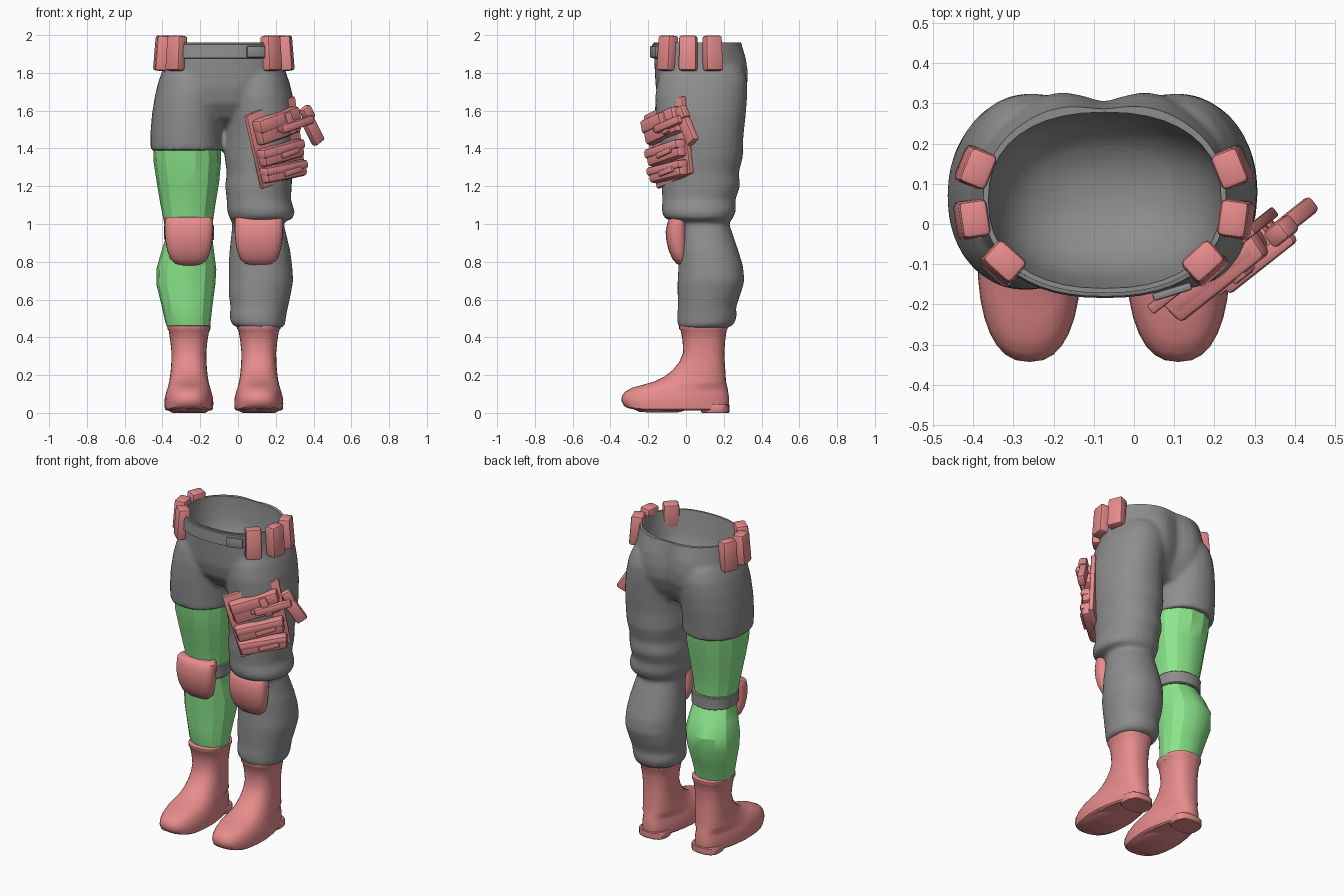
import bpy, bmesh, math
from mathutils import Matrix, Vector

if "Cube" in bpy.data.objects:
    bpy.data.objects.remove(bpy.data.objects["Cube"])


def mat(name, r, g, b):
    m = bpy.data.materials.new(name)
    m.diffuse_color = (r, g, b, 1)
    m.use_nodes = True
    m.node_tree.nodes["Principled BSDF"].inputs["Base Color"].default_value = m.diffuse_color
    return m


GREY = mat("grey cloth", 0.27, 0.27, 0.27)
RED = mat("soft red", 0.80, 0.26, 0.26)
GREEN = mat("soft green", 0.26, 0.80, 0.26)
MID = -0.075          # symmetry plane of the two legs


def smooth(ob, angle):
    bpy.ops.object.select_all(action='DESELECT')
    ob.select_set(True)
    bpy.context.view_layer.objects.active = ob
    bpy.ops.object.shade_smooth_by_angle(angle=math.radians(angle))


def finish(name, bm, material, angle=35):
    bmesh.ops.recalc_face_normals(bm, faces=bm.faces)
    me = bpy.data.meshes.new(name)
    bm.to_mesh(me)
    bm.free()
    ob = bpy.data.objects.new(name, me)
    bpy.context.collection.objects.link(ob)
    me.materials.append(material)
    smooth(ob, angle)
    return ob


def oval(x0, x1, y0, y1, z, a, power):
    """Point at angle a on a superellipse filling the given bounds."""
    c, s = math.cos(a), math.sin(a)
    c = math.copysign(abs(c) ** (2 / power), c)
    s = math.copysign(abs(s) ** (2 / power), s)
    return Vector(((x0 + x1) / 2 + c * (x1 - x0) / 2, (y0 + y1) / 2 + s * (y1 - y0) / 2, z))


def skin(bm, rows):
    n = len(rows[0])
    for a, b in zip(rows, rows[1:]):
        for i in range(n):
            j = (i + 1) % n
            bm.faces.new((a[i], a[j], b[j], b[i]))
    bm.faces.new(rows[0])
    bm.faces.new(rows[-1])


def loft(name, rings, material, n=24, power=2.0, angle=35, shape=None):
    """Skin through horizontal rings given as x0, x1, y0, y1, z."""
    bm = bmesh.new()
    rows = []
    for r in rings:
        pts = [oval(*r, 2 * math.pi * i / n, power) for i in range(n)]
        if shape:
            pts = [shape(p, (r[0] + r[1]) / 2) for p in pts]
        rows.append([bm.verts.new(p) for p in pts])
    skin(bm, rows)
    return finish(name, bm, material, angle)


def box(name, size, matrix, material, bevel=0.01, taper=1.0):
    bm = bmesh.new()
    bmesh.ops.create_cube(bm, size=1)
    for v in bm.verts:
        k = taper if v.co.z > 0 else 1
        v.co = Vector((v.co.x * size[0] * k, v.co.y * size[1] * k, v.co.z * size[2]))
    bmesh.ops.bevel(bm, geom=bm.edges[:], offset=bevel, segments=2, affect='EDGES', profile=0.5)
    bm.transform(matrix)
    return finish(name, bm, material)


def apply(ob, kind, **settings):
    md = ob.modifiers.new(kind.lower(), kind)
    for k, v in settings.items():
        setattr(md, k, v)
    bpy.context.view_layer.objects.active = ob
    bpy.ops.object.modifier_apply(modifier=md.name)


def combine(target, other, operation):
    apply(target, 'BOOLEAN', object=other, operation=operation, solver='EXACT')
    bpy.data.objects.remove(other)


def seat_shape(co, cx):
    """Two lobes at the back with a dip between them."""
    if co.y > .1:
        d = abs(co.x - MID)
        k = 1 if co.z < 1.9 else .4
        co.y += k * (.018 * math.exp(-((d - .13) / .08) ** 2) - .018 * math.exp(-(d / .05) ** 2))
    return co


# Trousers: hips, one short leg and one long leg, blended, then hollowed at the waist
trousers = loft("trousers", [
    (-.12, -.03, .02, .12, 1.51), (-.22, .07, -.08, .24, 1.56), (-.34, .19, -.14, .285, 1.64),
    (-.405, .255, -.16, .315, 1.72), (-.405, .255, -.165, .32, 1.80),
    (-.39, .24, -.168, .312, 1.87), (-.375, .23, -.172, .292, 1.96),
    (-.37, .225, -.172, .288, 2.0)], GREY, 48, 2.3, shape=seat_shape)
short_leg = loft("short_leg", [
    (-.464, -.082, -.153, .289, 1.39), (-.464, -.085, -.16, .30, 1.48), (-.456, -.085, -.165, .315, 1.58),
    (-.44, -.08, -.163, .325, 1.68), (-.42, -.085, -.15, .325, 1.76),
    (-.39, -.11, -.12, .30, 1.83), (-.36, -.15, -.06, .24, 1.86)], GREY, 28, 2.15)
long_leg = loft("long_leg", [
    (.0, .235, -.035, .225, .45), (-.035, .25, -.045, .255, .47), (-.045, .255, -.048, .27, .51),
    (-.04, .265, -.043, .265, .56), (-.05, .28, -.045, .29, .63), (-.05, .293, -.045, .31, .70),
    (-.05, .287, -.04, .302, .78), (-.045, .277, -.04, .277, .86), (-.035, .255, -.04, .247, .95),
    (-.03, .24, -.05, .225, 1.01), (-.045, .295, -.115, .25, 1.03), (-.058, .30, -.13, .265, 1.07),
    (-.06, .28, -.125, .262, 1.13), (-.068, .285, -.13, .287, 1.20), (-.06, .288, -.13, .28, 1.27),
    (-.072, .30, -.135, .302, 1.36), (-.066, .308, -.145, .304, 1.46), (-.065, .305, -.16, .317, 1.58),
    (-.07, .29, -.163, .325, 1.68), (-.065, .27, -.15, .325, 1.76),
    (-.04, .24, -.12, .30, 1.83), (.0, .21, -.06, .24, 1.86)], GREY, 28, 2.15)
waist_hollow = loft("waist_hollow", [
    (-.15, .0, .02, .12, 1.62), (-.24, .09, -.05, .19, 1.65), (-.31, .16, -.11, .245, 1.71),
    (-.35, .20, -.14, .275, 1.82), (-.362, .217, -.16, .278, 1.96),
    (-1, 1, -1, 1, 1.9601), (-1, 1, -1, 1, 2.1)], GREY, 40, 2.3)
combine(trousers, short_leg, 'UNION')
combine(trousers, long_leg, 'UNION')
apply(trousers, 'REMESH', mode='VOXEL', voxel_size=.013)
apply(trousers, 'SMOOTH', factor=.5, iterations=7)
combine(trousers, waist_hollow, 'DIFFERENCE')
smooth(trousers, 50)

# Belt: a thin curved band across the front with a loose end
bm = bmesh.new()
rows = []
for i in range(15):
    a = math.radians(222 + 96 * i / 14)
    rows.append([bm.verts.new(oval(-.375 - d, .23 + d, -.172 - d, .30, z, a, 2.3))
                 for d, z in ((-.01, 1.875), (.012, 1.88), (.008, 1.95), (-.01, 1.955))])
skin(bm, rows)
finish("belt_front", bm, GREY)
box("belt_end", (.10, .02, .06),
    Matrix.Translation((.095, -.168, 1.912)) @ Matrix.Rotation(.3, 4, 'Z'), GREY, .006)

# Bare leg: thigh, knee, calf
loft("bare_leg", [
    (-.365, -.15, .0, .19, .43), (-.385, -.145, -.015, .20, .48), (-.405, -.135, -.02, .23, .57),
    (-.432, -.12, -.025, .27, .68), (-.432, -.115, -.03, .275, .76), (-.41, -.125, -.035, .24, .84),
    (-.385, -.135, -.04, .195, .92), (-.39, -.135, -.05, .195, 1.0), (-.41, -.12, -.07, .21, 1.10),
    (-.43, -.10, -.10, .23, 1.22), (-.447, -.09, -.125, .255, 1.33), (-.45, -.09, -.135, .265, 1.43)],
    GREEN, 14, 2.1, 25)

# Strap round the bare knee
loft("knee_strap", [(-.385, -.132, -.05, .203, .915), (-.391, -.127, -.055, .21, .92),
                    (-.393, -.127, -.055, .21, .99), (-.388, -.132, -.05, .205, .995)], GREY, 24, 2.2)


# Boots: narrower at the heel, sole lifting at the toe
def foot_shape(co, cx):
    if co.z < .15:
        t = min(max((co.y + .06) / .2, 0), 1)
        co.x = cx + (co.x - cx) * (1 - .17 * t)
        if co.y < -.2:
            co.z += .025 * ((-.2 - co.y) / .14) ** 2 * (1 - co.z / .15)
    return co


BOOT = [(-.31, .215, .118, .012), (-.33, .225, .128, .02), (-.343, .228, .13, .05), (-.338, .228, .128, .08),
        (-.322, .224, .122, .107), (-.285, .22, .115, .132), (-.225, .215, .108, .15),
        (-.165, .212, .104, .167), (-.115, .21, .10, .192), (-.07, .208, .096, .227), (-.035, .205, .093, .27),
        (-.015, .203, .092, .32), (-.018, .207, .098, .38), (-.028, .215, .107, .435),
        (-.036, .221, .114, .445), (-.036, .221, .114, .46), (-.026, .212, .106, .463)]
HEEL = [(.085, .226, .104, 0), (.08, .23, .108, .005), (.08, .23, .108, .04), (.085, .226, .104, .045)]
BALL = [(-.25, -.04, .09, .003), (-.28, .0, .112, .014)]
# Knee pad sections: half width, front depth, height
PAD = [(.035, -.03, .78), (.07, -.05, .79), (.098, -.072, .815), (.115, -.092, .86), (.124, -.104, .91),
       (.128, -.108, .96), (.128, -.10, 1.0), (.128, -.09, 1.028), (.12, -.075, 1.038)]

for side, cx in (("right", -.26), ("left", .11)):
    loft(side + "_boot", [(cx - w, cx + w, a, b, z) for a, b, w, z in BOOT], RED, 32, 2.45, 40, foot_shape)
    loft(side + "_boot_heel", [(cx - w, cx + w, a, b, z) for a, b, w, z in HEEL], RED, 24, 2.6, 35, foot_shape)
    loft(side + "_boot_sole", [(cx - w, cx + w, a, b, z) for a, b, w, z in BALL], RED, 24, 2.3, 35, foot_shape)
    loft(side + "_knee_pad", [(cx - w, cx + w, f, .01, z) for w, f, z in PAD], RED, 28, 2.7, 40)

# Belt pouches, three on each hip
for i, (x, y, deg) in enumerate([(-.393, .14, 158), (-.402, .012, 188), (-.325, -.097, 228)]):
    for side in (-1, 1):
        px = x if side < 0 else 2 * MID - x
        a = math.radians(deg if side < 0 else 180 - deg)
        m = Matrix.Translation((px, y, 1.904)) @ Matrix.Rotation(a, 4, 'Z') @ Matrix.Rotation(math.radians(-4), 4, 'Y')
        box("belt_pouch_%d_%s" % (i + 1, "right" if side < 0 else "left"),
            (.075, .097, .187), m, RED, .014, .95)

# Thigh pack frame: local x across, y up, z outward
out = Vector((.62, -.78, 0)).normalized()
across = Vector((.76, .60, .19)).normalized()
up = out.cross(across).normalized()
FRAME = Matrix((across, up, out)).transposed().to_4x4()
FRAME.translation = (.20, -.085, 1.425)


def pack(name, u, v, w, size, bevel=.01, turn=0, taper=1.0):
    m = FRAME @ Matrix.Translation((u, v, w)) @ Matrix.Rotation(math.radians(turn), 4, 'Z')
    box(name, size, m, RED, bevel, taper)


# Backing plate, wider and higher at the outer top corner
bm = bmesh.new()
corners = [(-.175, .185), (.165, .225), (.16, -.19), (-.14, -.215)]
skin(bm, [[bm.verts.new(FRAME @ Vector((u, v, w))) for u, v in corners] for w in (-.012, .016)])
bmesh.ops.bevel(bm, geom=bm.edges[:], offset=.006, segments=2, affect='EDGES', profile=.5)
finish("pack_plate", bm, RED)
for i, (v, h, turn) in enumerate([(.095, .145, 5), (-.05, .10, 1), (-.15, .09, -2)]):
    pack("pack_pouch_%d" % (i + 1), 0, v, .035, (.29, h, .065), .02, turn, .93)
    pack("pack_flap_%d" % (i + 1), 0, v + h * .22, .04, (.296, h * .52, .07), .014, turn, .95)
    pack("pack_tab_%d" % (i + 1), .03, v - .005, .073, (.12, .03, .018), .006, turn + 4)

# Holstered tool: body, raised end and angled grip
pack("tool_body", .10, .085, .075, (.22, .045, .04), .012, 4)
pack("tool_strap", .06, .10, .07, (.045, .12, .03), .008, 12)
pack("tool_end", .20, .125, .05, (.06, .075, .05), .012, 20)
pack("tool_grip", .222, .03, .045, (.07, .16, .045), .012, 22)
